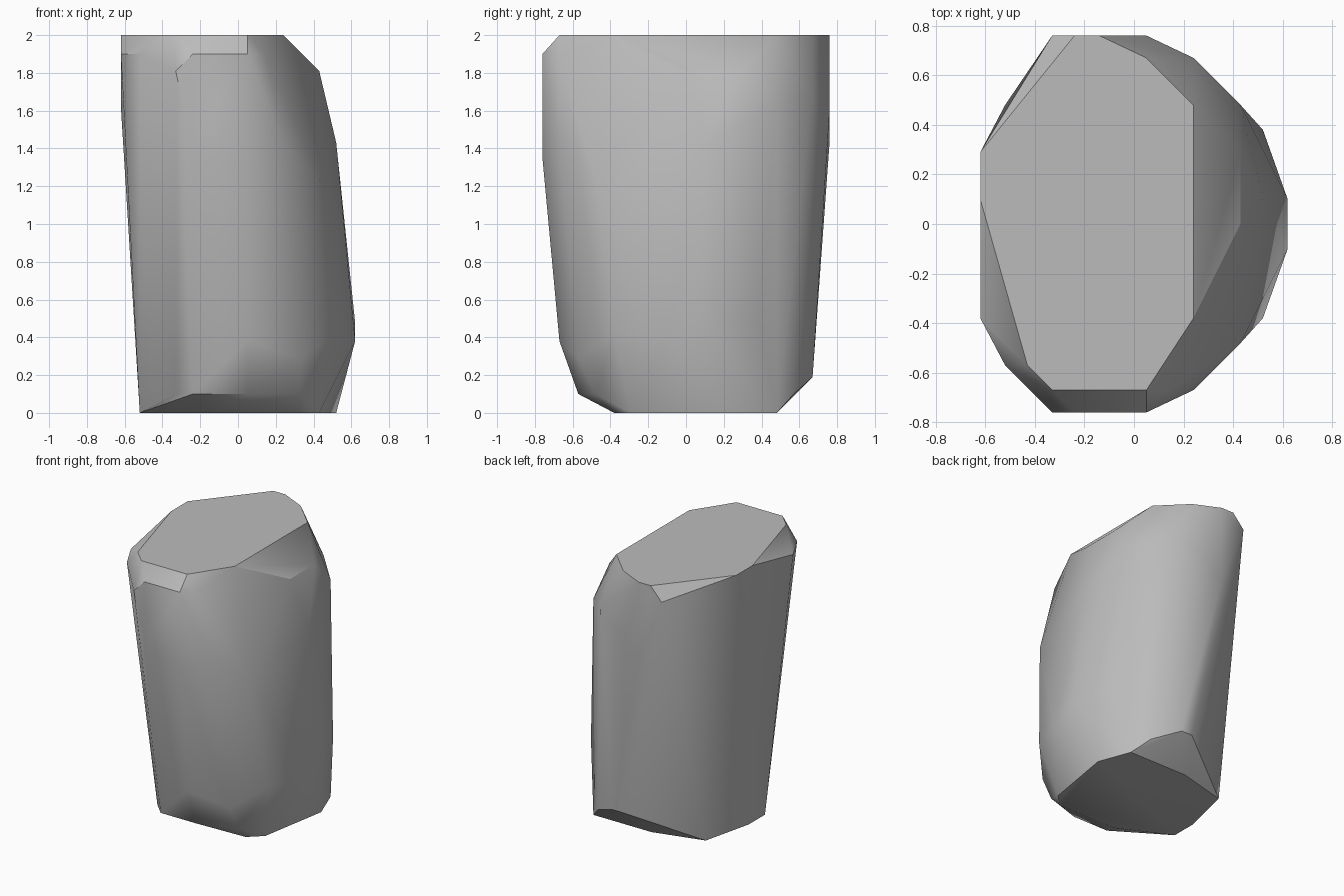
import bpy
import bmesh
import math

old = bpy.data.objects.get("Cube")
if old:
    bpy.data.objects.remove(old, do_unlink=True)

# Stone colour
stone = bpy.data.materials.new("stone_grey")
stone.use_nodes = True
grey = (0.5, 0.5, 0.5, 1)
stone.diffuse_color = grey
stone.node_tree.nodes["Principled BSDF"].inputs["Base Color"].default_value = grey

# Corners of the worn stone
base = [(-.52, -.19), (-.52, 0), (-.43, .38), (-.05, .48), (.43, .48),
        (.52, .24), (.43, -.29), (.33, -.38), (-.14, -.38)]
cap = [(-.62, .1), (-.62, .29), (-.24, .76), (-.14, .76), (.05, .67), (.24, .48),
       (.24, -.38), (.05, -.67), (-.33, -.67), (-.43, -.57)]
sides = [(-.24, -.57, .1), (.05, -.57, .1), (-.33, -.48, .1), (.33, -.48, .1),
         (.33, .57, .1), (.14, .67, .19), (.05, .67, .19), (.33, -.57, .29),
         (.05, -.67, .38), (.52, -.38, .42), (.62, -.1, .38), (.62, .1, .48),
         (.52, .38, .5), (.43, -.48, 1.24), (.24, -.67, 1.43), (.05, -.76, 1.35),
         (-.24, -.76, 1.4), (.52, .1, 1.43), (-.14, .76, 1.43), (.05, .76, 1.6),
         (.43, .48, 1.62), (-.62, .1, 1.62), (.24, .67, 1.68), (.43, 0, 1.81),
         (.43, .29, 1.81), (-.33, -.76, 1.81), (-.52, .48, 1.81)]
shoulder = [(-.24, -.76), (.05, -.76), (.14, -.67), (-.62, -.38), (-.52, -.57), (-.33, .76)]

# Wrap the corners into one convex solid
bm = bmesh.new()
corners = sides + [(x, y, 0) for x, y in base] + [(x, y, 2) for x, y in cap]
corners += [(x, y, 1.9) for x, y in shoulder]
for co in corners:
    bm.verts.new(co)
hull = bmesh.ops.convex_hull(bm, input=bm.verts[:])
inside = {v for v in hull["geom_interior"] if isinstance(v, bmesh.types.BMVert)}
bmesh.ops.delete(bm, geom=list(inside), context="VERTS")
bmesh.ops.dissolve_limit(bm, angle_limit=math.radians(1), verts=bm.verts[:], edges=bm.edges[:])
bmesh.ops.recalc_face_normals(bm, faces=bm.faces[:])
mesh = bpy.data.meshes.new("stone")
bm.to_mesh(mesh)
bm.free()
mesh.materials.append(stone)

rock = bpy.data.objects.new("stone", mesh)
bpy.context.collection.objects.link(rock)
bpy.context.view_layer.objects.active = rock
rock.select_set(True)
bpy.ops.object.shade_smooth_by_angle(angle=math.radians(30))
